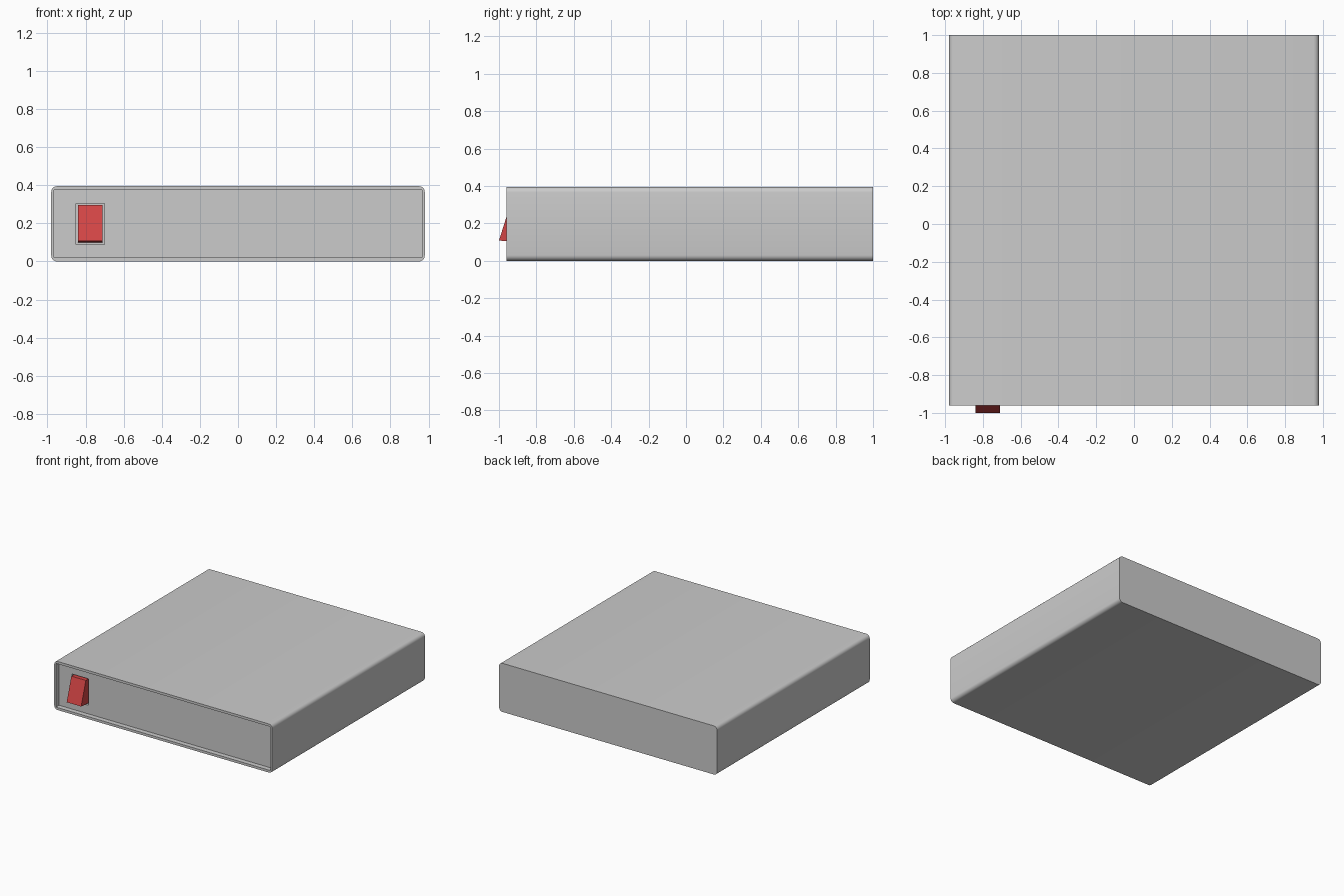
import bpy, bmesh

if "Cube" in bpy.data.objects:
    bpy.data.objects.remove(bpy.data.objects["Cube"])


def box(name, x, y, z):
    """Box from (min, max) ranges on each axis."""
    bm = bmesh.new()
    bmesh.ops.create_cube(bm, size=1)
    for v in bm.verts:
        v.co = [r[0] if c < 0 else r[1] for c, r in zip(v.co, (x, y, z))]
    return add(name, bm)


def add(name, bm):
    bmesh.ops.recalc_face_normals(bm, faces=bm.faces)
    me = bpy.data.meshes.new(name)
    bm.to_mesh(me)
    bm.free()
    ob = bpy.data.objects.new(name, me)
    bpy.context.collection.objects.link(ob)
    return ob


def cut(target, cutter):
    m = target.modifiers.new("recess", 'BOOLEAN')
    m.operation = 'DIFFERENCE'
    m.solver = 'EXACT'
    m.object = cutter
    cutter.hide_render = True
    cutter.hide_set(True)


# case: box with the four long edges rounded
case = box("case", (-0.98, 0.98), (-0.96, 1.0), (0, 0.395))
bm = bmesh.new()
bm.from_mesh(case.data)
long_edges = [e for e in bm.edges if abs(e.verts[0].co.y - e.verts[1].co.y) > 1]
bmesh.ops.bevel(bm, geom=long_edges, offset=0.03, segments=5, profile=0.5,
                affect='EDGES')
bm.to_mesh(case.data)
bm.free()
bpy.context.view_layer.objects.active = case
case.select_set(True)
bpy.ops.object.shade_smooth_by_angle()

# recessed front panel and switch socket
cut(case, box("panel_cutter", (-0.965, 0.965), (-1.1, -0.92), (0.02, 0.375)))
cut(case, box("socket_cutter", (-0.85, -0.70), (-1.1, -0.90), (0.09, 0.305)))

# rocker switch: wedge profile (y, z) extruded along x
profile = [(-0.90, 0.10), (-0.96, 0.105), (-1.0, 0.108), (-0.94, 0.297), (-0.90, 0.297)]
bm = bmesh.new()
face = bm.faces.new([bm.verts.new((-0.84, y, z)) for y, z in profile])
ext = bmesh.ops.extrude_face_region(bm, geom=[face], use_keep_orig=True)
for v in ext["geom"]:
    if isinstance(v, bmesh.types.BMVert):
        v.co.x = -0.71
rocker = add("rocker_switch", bm)
red = bpy.data.materials.new("red")
red.diffuse_color = (0.65, 0.06, 0.06, 1)
red.use_nodes = True
red.node_tree.nodes["Principled BSDF"].inputs["Base Color"].default_value = red.diffuse_color
rocker.data.materials.append(red)
